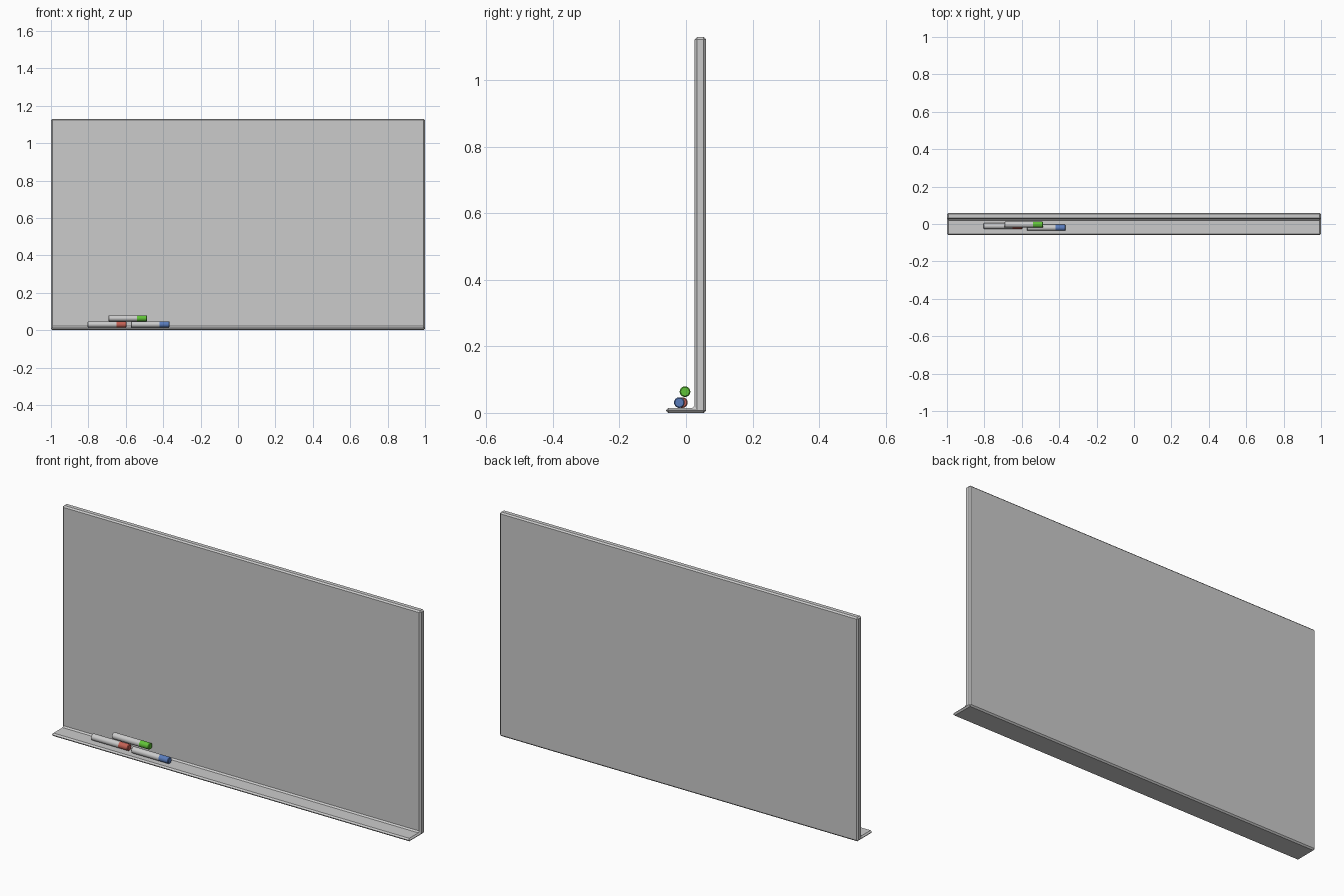
import bpy, bmesh
from math import pi

if "Cube" in bpy.data.objects:
    bpy.data.objects.remove(bpy.data.objects["Cube"])


def mesh_object(name, bm):
    bmesh.ops.recalc_face_normals(bm, faces=bm.faces)
    me = bpy.data.meshes.new(name)
    bm.to_mesh(me)
    bm.free()
    ob = bpy.data.objects.new(name, me)
    bpy.context.collection.objects.link(ob)
    return ob


# Board and tray: one L profile extruded along x, with chamfered edges
profile = [(-0.06, 0), (0.06, 0), (0.06, 1.13), (0.026, 1.13), (0.026, 0.015), (-0.06, 0.015)]
bm = bmesh.new()
face = bm.faces.new([bm.verts.new((-1, y, z)) for y, z in profile])
ext = bmesh.ops.extrude_face_region(bm, geom=[face])
moved = [g for g in ext["geom"] if isinstance(g, bmesh.types.BMVert)]
bmesh.ops.translate(bm, verts=moved, vec=(2, 0, 0))
# extrusion keeps the start cap, so the solid is closed
board = mesh_object("whiteboard_with_tray", bm)
bev = board.modifiers.new("chamfer", 'BEVEL')
bev.width = 0.007
bev.segments = 1
bev.limit_method = 'ANGLE'

RADIUS, LENGTH, CAP = 0.016, 0.207, 0.053


# Lathe a closed pen section about the x axis
def pen_section(name, x0, x1, y, z, left_bevel, right_bevel, color=None):
    b = 0.003
    pts = [(x0, 0)]
    pts += [(x0, RADIUS - b), (x0 + b, RADIUS)] if left_bevel else [(x0, RADIUS)]
    pts += [(x1 - b, RADIUS), (x1, RADIUS - b)] if right_bevel else [(x1, RADIUS)]
    pts.append((x1, 0))
    bm = bmesh.new()
    vs = [bm.verts.new((px, 0, r)) for px, r in pts]
    es = [bm.edges.new(pair) for pair in zip(vs, vs[1:])]
    bmesh.ops.spin(bm, geom=vs + es, cent=(0, 0, 0), axis=(1, 0, 0),
                   angle=2 * pi, steps=32, use_merge=True)
    bmesh.ops.remove_doubles(bm, verts=bm.verts, dist=1e-5)
    ob = mesh_object(name, bm)
    ob.location = (0, y, z)
    if color:
        mat = bpy.data.materials.new(name)
        mat.diffuse_color = color
        mat.use_nodes = True
        mat.node_tree.nodes["Principled BSDF"].inputs["Base Color"].default_value = mat.diffuse_color
        ob.data.materials.append(mat)
    bpy.ops.object.select_all(action='DESELECT')
    ob.select_set(True)
    bpy.context.view_layer.objects.active = ob
    bpy.ops.object.shade_smooth_by_angle(angle=0.6)


# Three markers with coloured caps
markers = [
    ("red", -0.804, -0.011, 0.031, (0.55, 0.12, 0.09, 1)),
    ("green", -0.693, -0.003, 0.064, (0.12, 0.55, 0.04, 1)),
    ("blue", -0.573, -0.020, 0.031, (0.10, 0.20, 0.50, 1)),
]
for name, x, y, z, color in markers:
    split = x + LENGTH - CAP
    pen_section(name + "_marker_body", x, split, y, z, True, False)
    pen_section(name + "_marker_cap", split, x + LENGTH, y, z, False, True, color)
